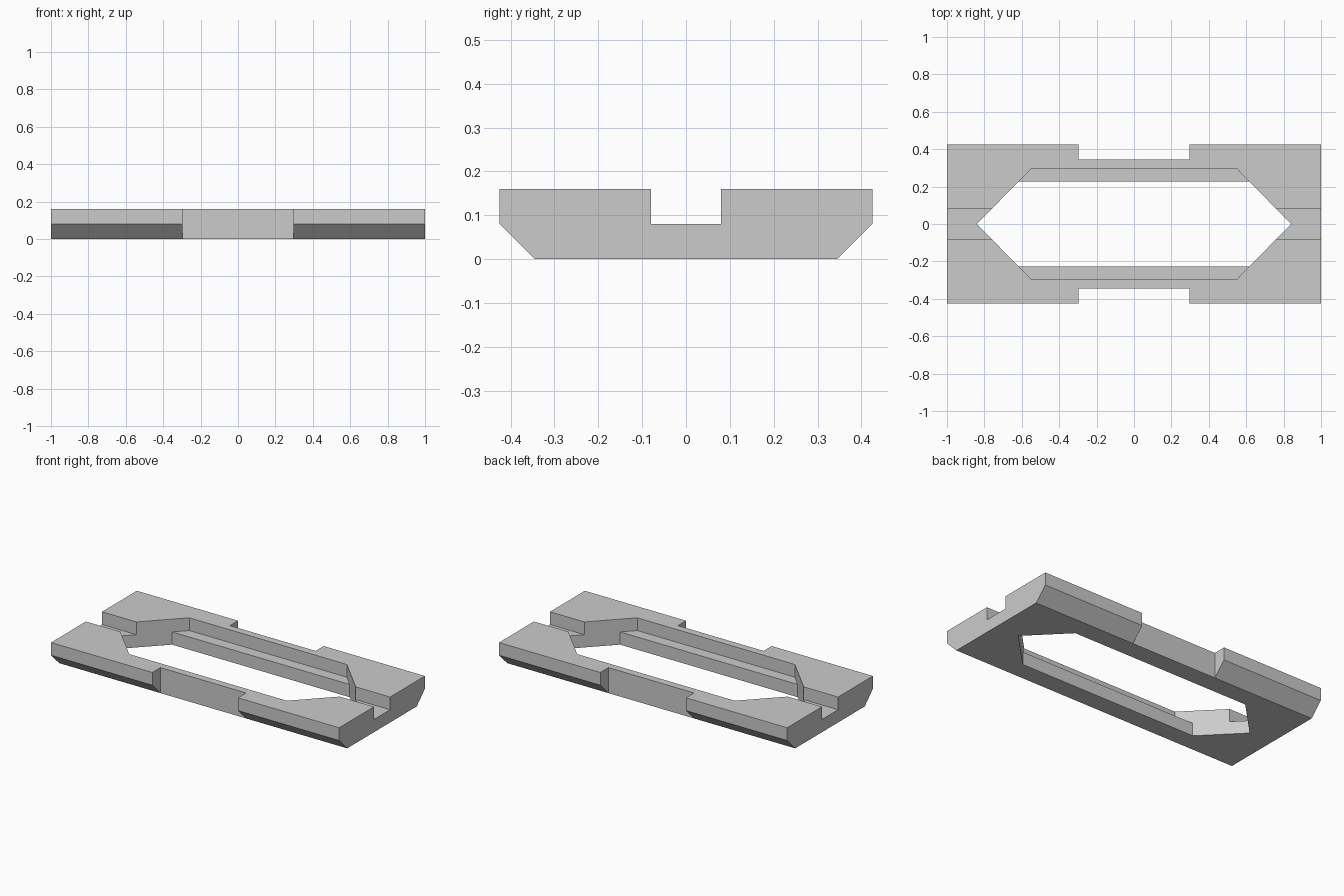
import bpy
import bmesh
from mathutils import Vector

cube = bpy.data.objects.get("Cube")
if cube:
    bpy.data.objects.remove(cube, do_unlink=True)

HEIGHT, STEP = 0.16, 0.08      # full height, height of ledges and groove floor
HALF_W, WAIST = 0.425, 0.345   # half width of the ends and of the waist

grey = bpy.data.materials.new("light_grey")
grey.use_nodes = True
grey.diffuse_color = (0.6, 0.6, 0.6, 1)
grey.node_tree.nodes["Principled BSDF"].inputs["Base Color"].default_value = (0.6, 0.6, 0.6, 1)


def prism(name, points, offset):
    """Extrude a closed outline along an offset vector."""
    bm = bmesh.new()
    face = bm.faces.new([bm.verts.new(p) for p in points])
    result = bmesh.ops.extrude_face_region(bm, geom=[face])
    moved = [v for v in result["geom"] if isinstance(v, bmesh.types.BMVert)]
    bmesh.ops.translate(bm, verts=moved, vec=Vector(offset))
    bmesh.ops.recalc_face_normals(bm, faces=bm.faces)
    mesh = bpy.data.meshes.new(name)
    bm.to_mesh(mesh)
    bm.free()
    mesh.materials.append(grey)
    obj = bpy.data.objects.new(name, mesh)
    bpy.context.collection.objects.link(obj)
    return obj


def box(name, x0, x1, y0, y1, z0, z1):
    return prism(name, [(x0, y0, z0), (x1, y0, z0), (x1, y1, z0), (x0, y1, z0)],
                 (0, 0, z1 - z0))


def cut(target, cutter):
    """Subtract the cutter from the target and remove it."""
    mod = target.modifiers.new("cut", "BOOLEAN")
    mod.operation, mod.solver, mod.object = "DIFFERENCE", "EXACT", cutter
    bpy.context.view_layer.objects.active = target
    bpy.ops.object.modifier_apply(modifier=mod.name)
    bpy.data.objects.remove(cutter, do_unlink=True)


# Plate with chamfered lower long edges
right_side = [(WAIST, 0), (HALF_W, STEP), (HALF_W, HEIGHT)]
profile = right_side + [(-y, z) for y, z in reversed(right_side)]
frame = prism("frame_plate", [(-1, y, z) for y, z in profile], (2, 0, 0))

# Six-sided opening, narrowed below to leave a ledge along each long side
outline = [(0.84, 0), (0.547, 0.298), (-0.547, 0.298),
           (-0.84, 0), (-0.547, -0.298), (0.547, -0.298)]
opening = prism("opening_cutter", [(x, y, -0.2) for x, y in outline], (0, 0, 0.6))
for s in (-1, 1):
    y0, y1 = sorted((s * 0.227, s * 0.5))
    cut(opening, box("ledge_cutter", -1, 1, y0, y1, -0.4, STEP))
cut(frame, opening)

# Lengthwise groove through both ends
cut(frame, box("groove_cutter", -1.2, 1.2, -0.08, 0.08, STEP, 0.4))

# Waist recesses in the long sides
for s in (-1, 1):
    y0, y1 = sorted((s * WAIST, s * 0.6))
    cut(frame, box("waist_cutter", -0.297, 0.297, y0, y1, -0.2, 0.4))
